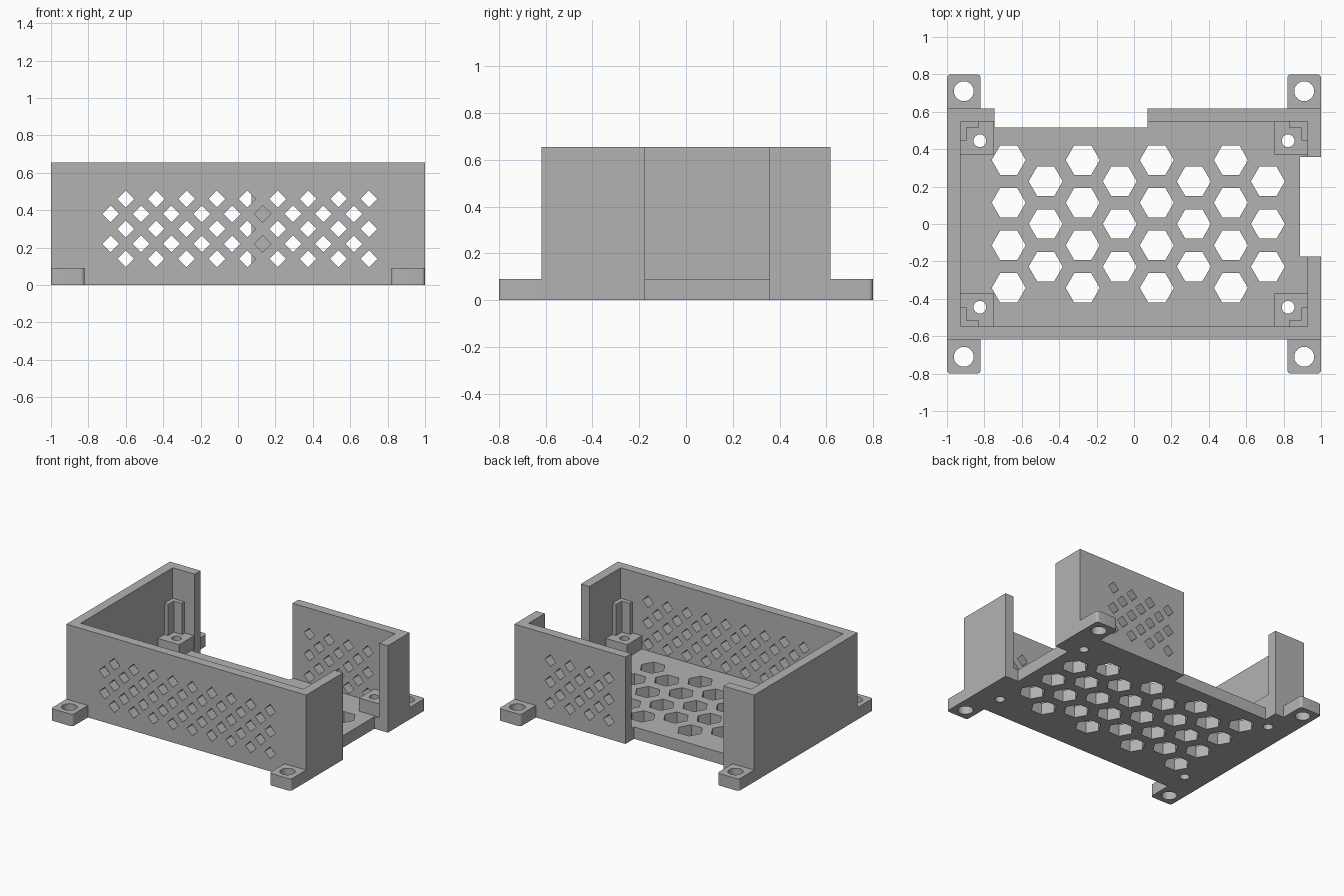
import bpy
import bmesh
from math import cos, sin, pi

old = bpy.data.objects.get("Cube")
if old:
    bpy.data.objects.remove(old, do_unlink=True)

grey = bpy.data.materials.new("plain grey")
grey.use_nodes = True
colour = (0.45, 0.45, 0.45, 1)
grey.diffuse_color = colour
grey.node_tree.nodes["Principled BSDF"].inputs["Base Color"].default_value = colour


def prism(name, outlines, lo, hi, axis="Z"):
    """Extrude flat outlines along z, or along y when the outlines are (x, z)."""
    bm = bmesh.new()
    for outline in outlines:
        rings = []
        for h in (lo, hi):
            rings.append([bm.verts.new((a, b, h) if axis == "Z" else (a, h, b))
                          for a, b in outline])
        bottom, top = rings
        bm.faces.new(bottom)
        bm.faces.new(top)
        for i in range(len(outline)):
            j = (i + 1) % len(outline)
            bm.faces.new((bottom[i], bottom[j], top[j], top[i]))
    bmesh.ops.recalc_face_normals(bm, faces=bm.faces)
    mesh = bpy.data.meshes.new(name)
    bm.to_mesh(mesh)
    bm.free()
    mesh.materials.append(grey)
    obj = bpy.data.objects.new(name, mesh)
    bpy.context.collection.objects.link(obj)
    return obj


def rect(x0, y0, x1, y1):
    return [(x0, y0), (x1, y0), (x1, y1), (x0, y1)]


def ngon(x, y, r, n):
    return [(x + r * cos(2 * pi * i / n), y + r * sin(2 * pi * i / n)) for i in range(n)]


def cut(obj, cutter):
    """Subtract the cutter for good and discard it."""
    cutter.hide_render = True
    mod = obj.modifiers.new("cut", "BOOLEAN")
    mod.operation = "DIFFERENCE"
    mod.solver = "EXACT"
    mod.object = cutter
    bpy.context.view_layer.objects.active = obj
    bpy.ops.object.modifier_apply(modifier=mod.name)
    bpy.data.objects.remove(cutter, do_unlink=True)


def smooth(obj):
    bpy.ops.object.select_all(action="DESELECT")
    obj.select_set(True)
    bpy.context.view_layer.objects.active = obj
    bpy.ops.object.shade_smooth_by_angle()


W, D, H = 1.0, 0.617, 0.655      # half width, half depth, height
IX, IY = 0.928, 0.547            # inner faces of the walls
FLOOR = 0.09
corners = [(sx, sy) for sx in (-1, 1) for sy in (-1, 1)]

# Open-topped case with a back and a side opening
case = prism("case", [rect(-W, -D, W, D)], 0, H)
cut(case, prism("cavity", [rect(-IX, -IY, IX, IY)], FLOOR, 1))
cut(case, prism("back_opening", [rect(-0.745, 0.515, 0.072, 0.8)], -0.1, 1))
cut(case, prism("side_opening", [rect(0.888, -0.175, 1.2, 0.357)], -0.1, 1))

# Hexagonal floor vents
hexes = []
for col in range(8):
    rows = 4 - col % 2
    for row in range(rows):
        hexes.append(ngon(-0.67 + 0.198 * col, (row - (rows - 1) / 2) * 0.228, 0.091, 6))
cut(case, prism("floor_vents", hexes, -0.1, 0.2))

# Screw holes through the floor
cut(case, prism("floor_holes", [ngon(0.824 * sx, 0.445 * sy, 0.034, 32)
                                for sx, sy in corners], -0.1, 0.2))

# Diamond vents in the front wall and the right part of the back wall
diamonds = []
for row in range(5):
    for col in range(9):
        x = -0.6 + 0.1625 * col - 0.081 * (row % 2)
        diamonds.append(ngon(x, 0.14 + 0.08 * row, 0.045, 4))
cut(case, prism("front_vents", diamonds, -0.7, -0.5, "Y"))
cut(case, prism("back_vents", [d for d in diamonds if d[2][0] > 0.15], 0.5, 0.7, "Y"))
smooth(case)

for sx, sy in corners:
    side = ("back" if sy > 0 else "front") + ("_left" if sx > 0 else "_right")

    # Mounting tab with rounded outer corners and a screw hole
    r = 0.02
    arc = [(r * sin(i * pi / 12), r * cos(i * pi / 12)) for i in range(7)]
    outline = [(0.82, D)]
    outline += [(0.82 + r - a, 0.8 - r + b) for a, b in reversed(arc)]
    outline += [(W - r + a, 0.8 - r + b) for a, b in arc]
    outline += [(W, D)]
    tab = prism(side + "_mounting_tab", [[(x * sx, y * sy) for x, y in outline]], 0, FLOOR)
    cut(tab, prism("tab_hole", [ngon(0.91 * sx, 0.71 * sy, 0.053, 40)], -0.1, 0.2))
    smooth(tab)

    # Standoff block with a screw hole
    block = rect(0.75 * sx, 0.37 * sy, IX * sx, IY * sy)
    standoff = prism(side + "_standoff", [block], FLOOR, 0.19)
    cut(standoff, prism("standoff_hole", [ngon(0.824 * sx, 0.445 * sy, 0.034, 32)], 0, 0.3))
    smooth(standoff)

    # Angled corner guide standing on the block
    t, arm = 0.032, 0.1
    angle = [(IX, IY), (IX - arm, IY), (IX - arm, IY - t),
             (IX - t, IY - t), (IX - t, IY - arm), (IX, IY - arm)]
    prism(side + "_corner_guide", [[(x * sx, y * sy) for x, y in angle]], 0.19, 0.425)
